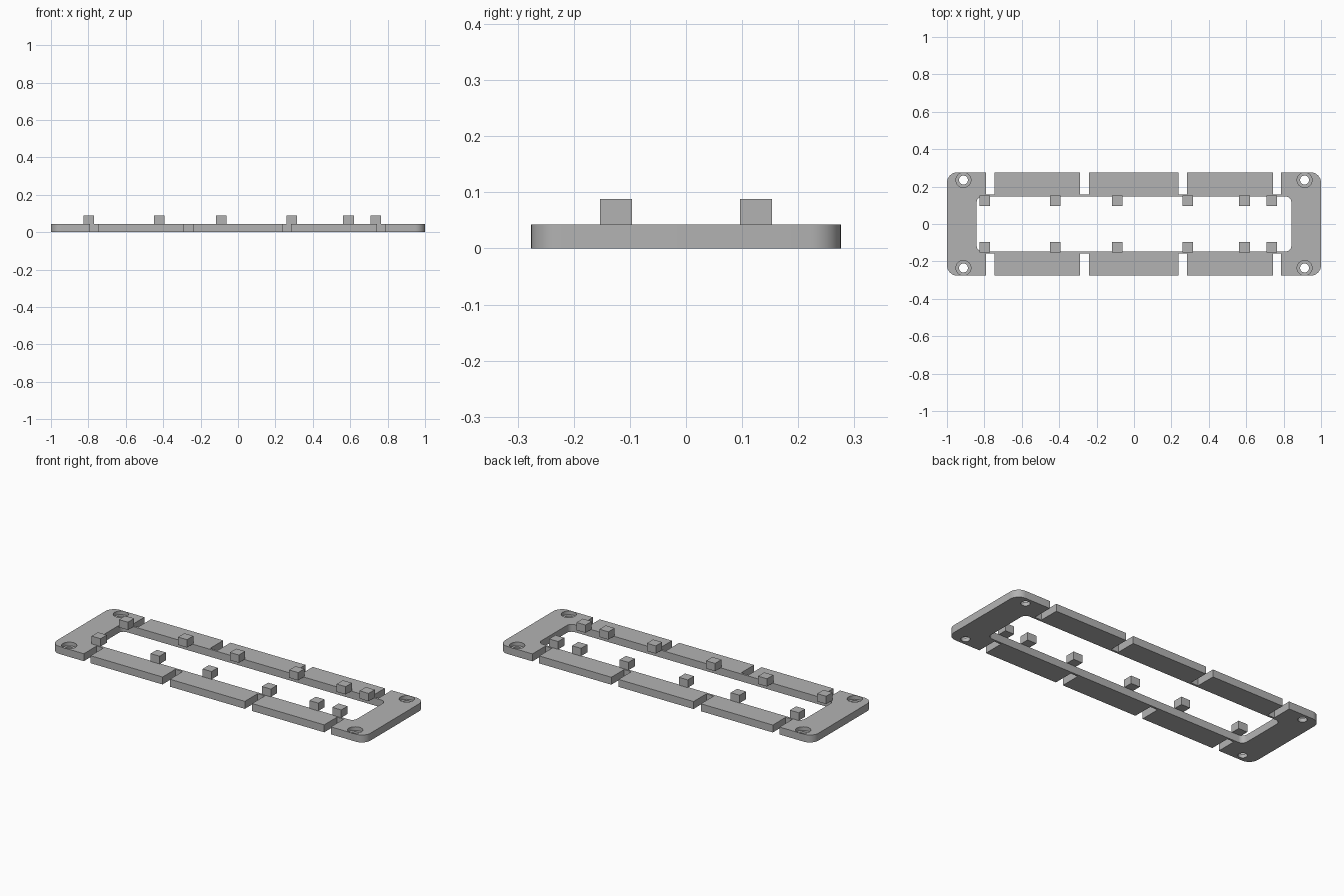
import bpy
import bmesh
from math import pi, sin, cos

cube = bpy.data.objects.get("Cube")
if cube:
    bpy.data.objects.remove(cube, do_unlink=True)

THICK = 0.043
grey = bpy.data.materials.new("mid grey")
grey.use_nodes = True
grey.diffuse_color = (0.45, 0.45, 0.45, 1)
grey.node_tree.nodes["Principled BSDF"].inputs["Base Color"].default_value = (0.45, 0.45, 0.45, 1)


def rounded_rect(hx, hy, r, steps=8):
    pts = []
    for i, (sx, sy) in enumerate([(1, 1), (-1, 1), (-1, -1), (1, -1)]):
        for k in range(steps + 1):
            a = (i + k / steps) * pi / 2
            pts.append((sx * (hx - r) + r * cos(a), sy * (hy - r) + r * sin(a)))
    return pts


def circle(cx, cy, r, n=32):
    return [(cx + r * cos(2 * pi * i / n), cy + r * sin(2 * pi * i / n)) for i in range(n)]


def box(x0, x1, y0, y1):
    return [(x0, y0), (x1, y0), (x1, y1), (x0, y1)]


def prism(name, outline, z0, z1):
    bm = bmesh.new()
    face = bm.faces.new([bm.verts.new((x, y, z0)) for x, y in outline])
    top = bmesh.ops.extrude_face_region(bm, geom=[face])
    verts = [v for v in top["geom"] if isinstance(v, bmesh.types.BMVert)]
    bmesh.ops.translate(bm, verts=verts, vec=(0, 0, z1 - z0))
    bmesh.ops.recalc_face_normals(bm, faces=bm.faces)
    mesh = bpy.data.meshes.new(name)
    bm.to_mesh(mesh)
    bm.free()
    mesh.materials.append(grey)
    obj = bpy.data.objects.new(name, mesh)
    bpy.context.collection.objects.link(obj)
    return obj


def cut(target, outline, z0=-0.1, z1=0.2):
    cutter = prism("cutter", outline, z0, z1)
    cutter.hide_render = True
    mod = target.modifiers.new("cut", 'BOOLEAN')
    mod.operation = 'DIFFERENCE'
    mod.solver = 'EXACT'
    mod.object = cutter
    bpy.context.view_layer.objects.active = target
    bpy.ops.object.modifier_apply(modifier=mod.name)
    bpy.data.objects.remove(cutter, do_unlink=True)


# Frame plate with a rounded opening
frame = prism("frame_plate", rounded_rect(1.0, 0.276, 0.055), 0, THICK)
cut(frame, rounded_rect(0.841, 0.147, 0.03))

# Slots in the long edges, leaving a thin inner strip
for x0, x1 in [(-0.79, -0.747), (-0.288, -0.241), (0.237, 0.283), (0.743, 0.786)]:
    cut(frame, box(x0, x1, 0.159, 0.4))
    cut(frame, box(x0, x1, -0.4, -0.159))

# Counterbored corner screw holes
for sx in (-1, 1):
    for sy in (-1, 1):
        cut(frame, circle(sx * 0.912, sy * 0.235, 0.024))
        cut(frame, circle(sx * 0.912, sy * 0.235, 0.04), 0.022)

bpy.ops.object.select_all(action='DESELECT')
frame.select_set(True)
bpy.context.view_layer.objects.active = frame
bpy.ops.object.shade_smooth_by_angle(angle=0.5)

# Rows of retaining pegs overhanging the opening
for i, x in enumerate([-0.798, -0.421, -0.09, 0.288, 0.591, 0.737]):
    for side, y0, y1 in [("front", -0.153, -0.096), ("back", 0.096, 0.153)]:
        prism(f"{side}_peg_{i + 1}", box(x - 0.0285, x + 0.0285, y0, y1), THICK, 0.088)
